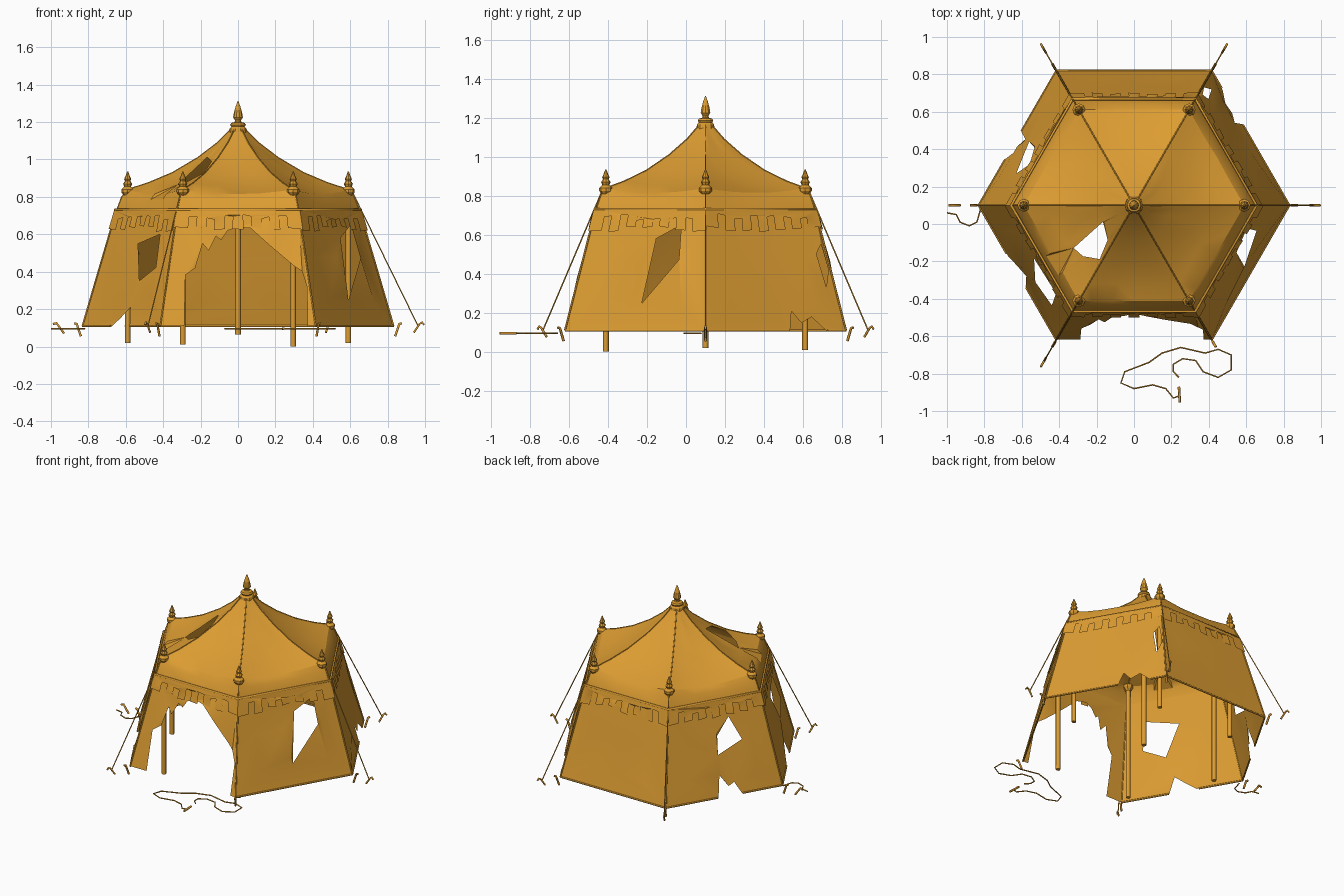
import bpy, bmesh, random
from math import sin, cos, pi, radians
from mathutils import Vector
from mathutils.geometry import delaunay_2d_cdt

random.seed(4)
if "Cube" in bpy.data.objects:
    bpy.data.objects.remove(bpy.data.objects["Cube"])

COLOR = (0.72, 0.335, 0.032, 1)
canvas = bpy.data.materials.new("ochre_canvas")
canvas.use_nodes = True
canvas.diffuse_color = COLOR
bsdf = canvas.node_tree.nodes["Principled BSDF"]
bsdf.inputs["Base Color"].default_value = COLOR
bsdf.inputs["Roughness"].default_value = 0.9

CY = 0.1          # tent centre on y
EAVE, HEM = 0.73, 0.11
# corner profile of the whole tent: (height, radius)
PROFILE = [(1.17, 0.03), (1.09, 0.11), (1.01, 0.215), (0.93, 0.35), (0.875, 0.48),
           (0.84, 0.59), (0.80, 0.622), (EAVE, 0.648), (HEM, 0.83)]


def radius(z):
    for (z0, r0), (z1, r1) in zip(PROFILE, PROFILE[1:]):
        if z >= z1:
            return r0 + (r1 - r0) * (z0 - z) / (z0 - z1)
    return PROFILE[-1][1]


def polar(r, deg, z):
    return Vector((r * cos(radians(deg)), CY + r * sin(radians(deg)), z))


def inside(p, poly):
    hit = False
    for a, b in zip(poly, poly[1:] + poly[:1]):
        if (a[1] > p[1]) != (b[1] > p[1]):
            if p[0] < (b[0] - a[0]) * (p[1] - a[1]) / (b[1] - a[1]) + a[0]:
                hit = not hit
    return hit


def select_only(obj):
    bpy.ops.object.select_all(action='DESELECT')
    obj.select_set(True)
    bpy.context.view_layer.objects.active = obj


def finish(name, bm):
    mesh = bpy.data.meshes.new(name)
    bm.to_mesh(mesh)
    bm.free()
    mesh.materials.append(canvas)
    obj = bpy.data.objects.new(name, mesh)
    bpy.context.collection.objects.link(obj)
    select_only(obj)
    bpy.ops.object.shade_smooth_by_angle(angle=radians(25))
    return obj


def cloth(name, side, outline, holes=(), inner=(), amp=0.0, offset=0.0):
    """Cloth on one hexagon side, drawn in (across 0..1, height) with holes cut out."""
    pts, loops = [], []
    for poly in [outline, *holes]:
        loops.append(list(range(len(pts), len(pts) + len(poly))))
        pts += [Vector(p) for p in poly]
    pts += [Vector(p) for p in inner]
    edges = [(a, b) for lp in loops for a, b in zip(lp, lp[1:] + lp[:1])]
    verts, _, faces, *_ = delaunay_2d_cdt(pts, edges, [], 0, 1e-5)
    normal = Vector((cos(radians(side * 60 + 30)), sin(radians(side * 60 + 30)), 0.3))
    top, bottom = max(p[1] for p in outline), min(p[1] for p in outline)
    bm = bmesh.new()
    made = []
    for u, z in verts:
        r = radius(z) + offset
        p = polar(r, side * 60, z).lerp(polar(r, side * 60 + 60, z), u)
        # the roof sags between the corner poles
        p.z -= 0.11 * u * (1 - u) * max(0, 1 - abs(z - 0.85) / 0.12)
        if 0.02 < u < 0.98 and bottom + 0.01 < z < top - 0.01:
            p += normal * random.uniform(-amp, amp)
        made.append(bm.verts.new(p))
    for f in faces:
        mid = sum((verts[i] for i in f), Vector((0, 0))) / len(f)
        if inside(mid, outline) and not any(inside(mid, h) for h in holes):
            bm.faces.new([made[i] for i in f])
    for v in [v for v in bm.verts if not v.link_faces]:
        bm.verts.remove(v)
    return finish(name, bm)


def tube(name, points, thick, closed=False, sides=1):
    curve = bpy.data.curves.new(name, 'CURVE')
    curve.dimensions = '3D'
    curve.bevel_depth = thick
    curve.bevel_resolution = sides
    curve.use_fill_caps = True
    spline = curve.splines.new('POLY')
    spline.points.add(len(points) - 1)
    for sp, p in zip(spline.points, points):
        sp.co = (*p, 1)
    spline.use_cyclic_u = closed
    curve.materials.append(canvas)
    obj = bpy.data.objects.new(name, curve)
    bpy.context.collection.objects.link(obj)
    select_only(obj)
    bpy.ops.object.convert(target='MESH')


def lathe(name, centre, profile, sides=8):
    bm = bmesh.new()
    rings = [[bm.verts.new(centre + Vector((r * cos(2 * pi * k / sides),
                                            r * sin(2 * pi * k / sides), z)))
              for k in range(sides)] for r, z in profile]
    for a, b in zip(rings, rings[1:]):
        for k in range(sides):
            n = (k + 1) % sides
            bm.faces.new((a[k], a[n], b[n], b[k]))
    bm.faces.new(rings[0][::-1])
    bm.faces.new(rings[-1])
    finish(name, bm)


# tears in each wall, by side counted from +x towards +y
TEARS = {
    0: [[(.60, .10), (.64, .21), (.70, .15), (.78, .18), (.87, .10)],
        [(.91, .50), (.97, .55), (.985, .42), (.93, .33)]],
    2: [[(.50, .50), (.63, .61), (.73, .45), (.48, .38)],
        [(.45, .10), (.48, .25), (.55, .17), (.60, .19), (.66, .10)]],
    3: [[(.47, .55), (.79, .60), (.83, .42), (.62, .35)],
        [(.36, .10), (.45, .15), (.55, .21), (.61, .10)]],
    # doorway with a ragged top
    4: [[(.16, .05), (.125, .38), (.19, .42), (.23, .55), (.28, .51), (.33, .59),
         (.37, .57), (.42, .62), (.50, .64), (.60, .63), (.74, .54), (.91, .43),
         (.96, .40), (.98, .32), (.94, .05)]],
    5: [[(.58, .58), (.79, .65), (.79, .47), (.515, .25)]],
}
ROOF_TEAR = [(.47, 1.01), (.86, .99), (.95, .93), (.73, .895), (.58, .885)]
levels = [z for z, r in PROFILE if z >= EAVE]

for s in range(6):
    # wall panels
    grid = [(a + random.uniform(-.04, .04), b + random.uniform(-.04, .04))
            for a in (.2, .5, .8) for b in (.25, .5)]
    cloth(f"wall_panel_{s}", s, [(0, EAVE), (1, EAVE), (1, HEM), (0, HEM)],
          TEARS.get(s, []), grid, 0.010)
    # roof panels
    rim = [(0, z) for z in levels] + [(1, z) for z in reversed(levels)]
    grid = [(a, z) for z in levels[1:] for a in (.12, .3, .5, .7, .88)]
    cloth(f"roof_panel_{s}", s, rim, [ROOF_TEAR] if s == 3 else [], grid, 0.0025)
    # crenellated valance with wide dags and narrow gaps
    dags = [(0, EAVE), (1, EAVE)]
    marks = [0] + [k / 7 + d for k in range(1, 7) for d in (-.03, .03)] + [1]
    for k in reversed(range(len(marks) - 1)):
        drop = (.63 if k % 2 == 0 else .69) + random.uniform(-.012, .012)
        dags += [(marks[k + 1], drop), (marks[k], drop + random.uniform(-.01, .01))]
    cloth(f"valance_{s}", s, dags, amp=0.003, offset=0.014)

# eave and hem cords
tube("eave_cord", [polar(.656, 60 * k, EAVE) for k in range(6)], .008, True)
for s in (0, 1, 2, 3, 5):
    a, b = polar(.83, s * 60, HEM), polar(.83, s * 60 + 60, HEM)
    spans = {0: [(0, .6), (.87, 1)], 2: [(0, .45), (.66, 1)], 3: [(0, .36), (.61, 1)]}
    for t0, t1 in spans.get(s, [(0, 1)]):
        tube(f"hem_cord_{s}", [a.lerp(b, t0), a.lerp(b, t1)], .006)

CORNER_FINIAL = [(.016, .80), (.034, .825), (.034, .84), (.018, .855), (.024, .87),
                 (.014, .885), (.019, .895), (.012, .91), (.003, .935)]
for k in range(6):
    deg = 60 * k
    # seams, poles and finials at each corner
    tube(f"roof_seam_{k}", [polar(r, deg, z) for z, r in PROFILE[:-1]], .0035)
    tube(f"wall_seam_{k}", [polar(r + .002, deg, z) for z, r in PROFILE[-2:]], .005)
    low = (.02, .01, .01, .02, .01, .0)[k]
    tube(f"corner_pole_{k}", [polar(.59, deg, low), polar(.59, deg, .84)], .015, sides=2)
    lathe(f"corner_finial_{k}", polar(.59, deg, 0), CORNER_FINIAL)
    # wall pegs
    tube(f"wall_peg_{k}", [polar(.875, deg, .125), polar(.862, deg, .12),
                           polar(.84, deg, .055)], .007)
    # guy ropes with hooked stakes
    if k in (0, 1, 2, 4):
        tube(f"guy_rope_{k}", [polar(.59, deg, .87), polar(.965, deg, .105)], .0035)
        tube(f"guy_stake_{k}", [polar(.995, deg, .115), polar(.985, deg, .13),
                                polar(.97, deg, .12), polar(.94, deg, .075)], .006)

# centre pole and crown finial
tube("centre_pole", [(0, CY, .065), (0, CY, 1.17)], .016, sides=2)
lathe("crown_finial", Vector((0, CY, 0)),
      [(.05, 1.14), (.046, 1.165), (.036, 1.175), (.042, 1.185), (.036, 1.195), (.018, 1.2),
       (.016, 1.21), (.026, 1.225), (.022, 1.25), (.012, 1.285), (.002, 1.312)], 10)

# broken ropes and loose stakes on the ground
fallen = [(.24, -.82), (.21, -.79), (.21, -.75), (.26, -.72), (.33, -.73), (.37, -.79),
          (.45, -.82), (.52, -.78), (.52, -.70), (.45, -.67), (.38, -.69), (.25, -.66),
          (.15, -.69), (.08, -.74), (-.05, -.79), (-.07, -.85), (0, -.88), (.1, -.86),
          (.17, -.88), (.21, -.93), (.24, -.92)]
tube("fallen_front_rope", [(x, y, .095) for x, y in fallen], .004)
tube("fallen_front_stake", [(.245, -.955, .095), (.24, -.87, .095)], .007)
short = [(-1, .06), (-.95, .05), (-.93, .01), (-.88, -.01), (-.84, .01), (-.82, .08)]
tube("fallen_side_rope", [(x, y, .095) for x, y in short], .004)
tube("fallen_side_stake", [(-.99, .1, .12), (-.97, .1, .125), (-.93, .1, .07)], .007)
